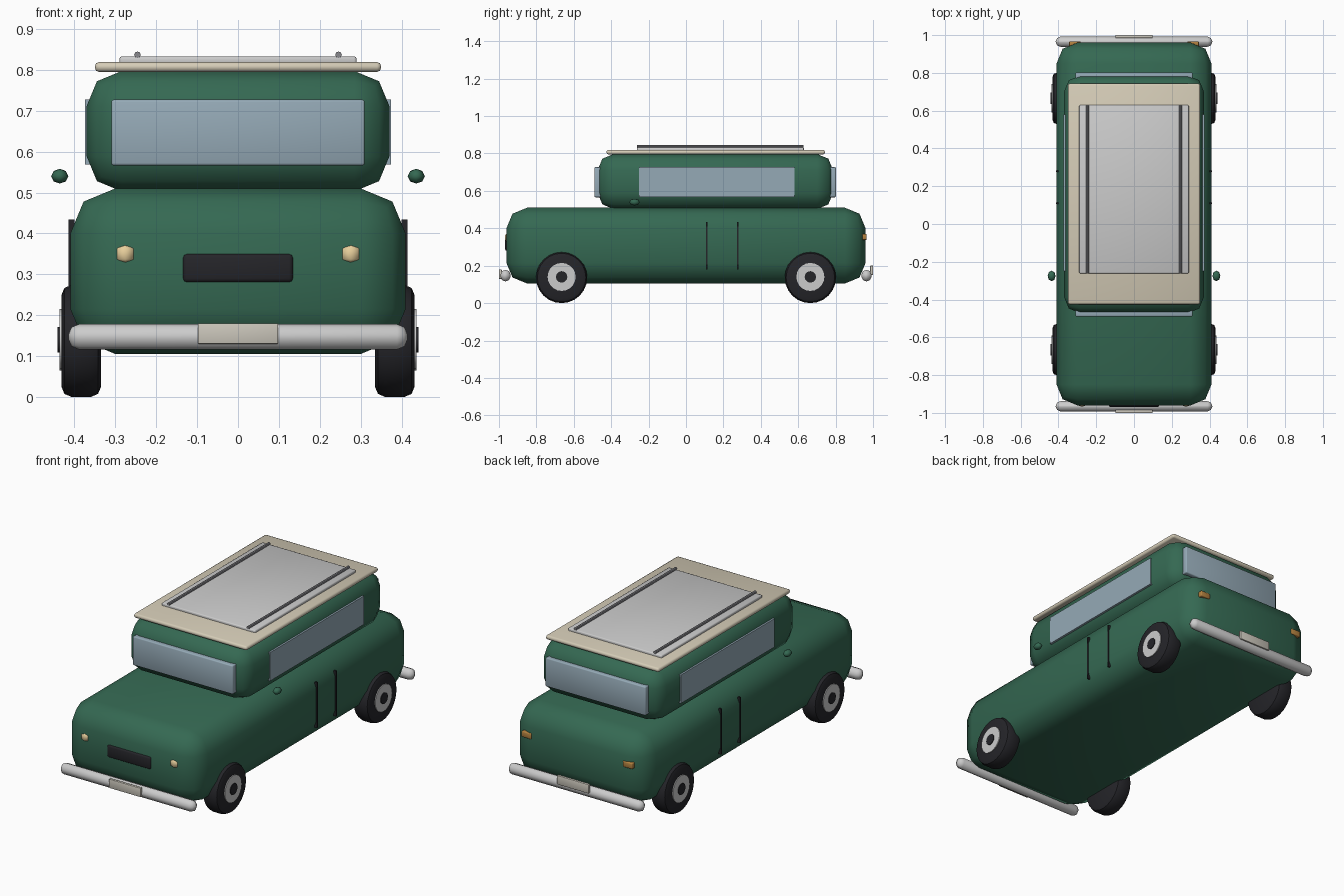
import bpy
from math import pi, radians

if "Cube" in bpy.data.objects:
    bpy.data.objects.remove(bpy.data.objects["Cube"])


def mat(name, r, g, b):
    m = bpy.data.materials.new(name)
    m.diffuse_color = (r, g, b, 1)
    m.use_nodes = True
    m.node_tree.nodes["Principled BSDF"].inputs["Base Color"].default_value = m.diffuse_color
    return m


GREEN = mat("green_paint", 0.035, 0.14, 0.085)
GLASS = mat("glass", 0.30, 0.40, 0.47)
CREAM = mat("cream", 0.66, 0.60, 0.47)
BLACK = mat("black", 0.018, 0.018, 0.022)
CHROME = mat("chrome", 0.72, 0.72, 0.74)
PANEL = mat("roof_grey", 0.66, 0.66, 0.69)
RAIL = mat("rail_grey", 0.25, 0.25, 0.27)
AMBER = mat("amber", 0.45, 0.22, 0.05)
LAMP = mat("lamp", 0.80, 0.62, 0.33)
PLATE = mat("plate", 0.60, 0.57, 0.50)


def finish(ob, name, material, angle=40):
    ob.name = name
    ob.data.materials.append(material)
    bpy.ops.object.shade_smooth_by_angle(angle=radians(angle))
    return ob


def box(name, lo, hi, material, bevel=0.0, segments=2, angle=50):
    """Box between two corners, optionally rounded."""
    bpy.ops.mesh.primitive_cube_add(
        size=1, location=[(a + b) / 2 for a, b in zip(lo, hi)])
    ob = bpy.context.object
    ob.scale = [b - a for a, b in zip(lo, hi)]
    bpy.ops.object.transform_apply(location=False, rotation=False)
    if bevel:
        m = ob.modifiers.new("round", 'BEVEL')
        m.width, m.segments = bevel, segments
        bpy.ops.object.modifier_apply(modifier="round")
    return finish(ob, name, material, angle)


def cyl(name, radius, depth, loc, rot, material, sides=24, bevel=0.0):
    bpy.ops.mesh.primitive_cylinder_add(
        vertices=sides, radius=radius, depth=depth, location=loc, rotation=rot)
    ob = bpy.context.object
    if bevel:
        m = ob.modifiers.new("round", 'BEVEL')
        m.width, m.segments, m.limit_method = bevel, 2, 'ANGLE'
        bpy.ops.object.modifier_apply(modifier="round")
    return finish(ob, name, material)


def ball(name, loc, scale, material, segments, rings):
    bpy.ops.mesh.primitive_uv_sphere_add(
        segments=segments, ring_count=rings, radius=1, location=loc)
    ob = bpy.context.object
    ob.scale = scale
    bpy.ops.object.transform_apply(location=False, rotation=False)
    return finish(ob, name, material, 80)


# body and cabin
box("body", (-0.41, -0.96, 0.105), (0.41, 0.96, 0.51), GREEN, 0.11)
box("cabin", (-0.37, -0.472, 0.503), (0.37, 0.786, 0.797), GREEN, 0.085)

# roof, sunroof panel
box("roof", (-0.35, -0.425, 0.795), (0.35, 0.743, 0.819), CREAM, 0.01)
box("roof_panel", (-0.29, -0.262, 0.81), (0.29, 0.63, 0.833), PANEL, 0.006)

# windscreens
box("front_window", (-0.31, -0.49, 0.566), (0.31, -0.45, 0.727), GLASS, 0.006)
box("rear_window", (-0.31, 0.765, 0.566), (0.31, 0.802, 0.727), GLASS, 0.006)

# grille
box("grille", (-0.135, -0.968, 0.28), (0.135, -0.94, 0.35), BLACK, 0.01)

# bumpers and plates
for end, s, z in (("front", -1, 0.13), ("rear", 1, 0.15)):
    y0, y1 = sorted((s * 0.938, s * 0.992))
    box(end + "_bumper", (-0.415, y0, 0.116), (0.415, y1, 0.178), CHROME, 0.026)
    y0, y1 = sorted((s * 0.985, s * 1.0))
    box(end + "_plate", (-0.098, y0, z), (0.098, y1, z + 0.05), PLATE, 0.002)

# parts repeated on both sides
for side, s in (("left", -1), ("right", 1)):
    x0, x1 = sorted((s * 0.35, s * 0.374))
    box(side + "_window", (x0, -0.25, 0.568), (x1, 0.58, 0.727), GLASS)
    for i, y in enumerate((0.11, 0.278)):
        x0, x1 = sorted((s * 0.40, s * 0.414))
        box(f"{side}_door_seam_{i}", (x0, y - 0.004, 0.18),
            (x1, y + 0.004, 0.434), BLACK)
    cyl(side + "_roof_rail", 0.008, 0.89, (s * 0.246, 0.182, 0.837),
        (pi / 2, 0, 0), RAIL, 8)
    ball(side + "_mirror", (s * 0.436, -0.275, 0.54), (0.021, 0.028, 0.018),
         GREEN, 8, 4)
    ball(side + "_headlight", (s * 0.276, -0.955, 0.35),
         (0.027, 0.014, 0.026), LAMP, 6, 3)
    box(side + "_tail_light", (s * 0.313 - 0.03, 0.94, 0.338),
        (s * 0.313 + 0.03, 0.966, 0.37), AMBER, 0.004)
    # wheels
    for end, y in (("front", -0.665), ("rear", 0.665)):
        n = f"{side}_{end}_"
        rot = (0, pi / 2, 0)
        cyl(n + "tyre", 0.137, 0.097, (s * 0.3835, y, 0.137), rot, BLACK, 24, 0.025)
        cyl(n + "hub", 0.075, 0.06, (s * 0.407, y, 0.14), rot, CHROME, 20)
        cyl(n + "hub_cap", 0.031, 0.06, (s * 0.411, y, 0.14), rot, BLACK, 12)
